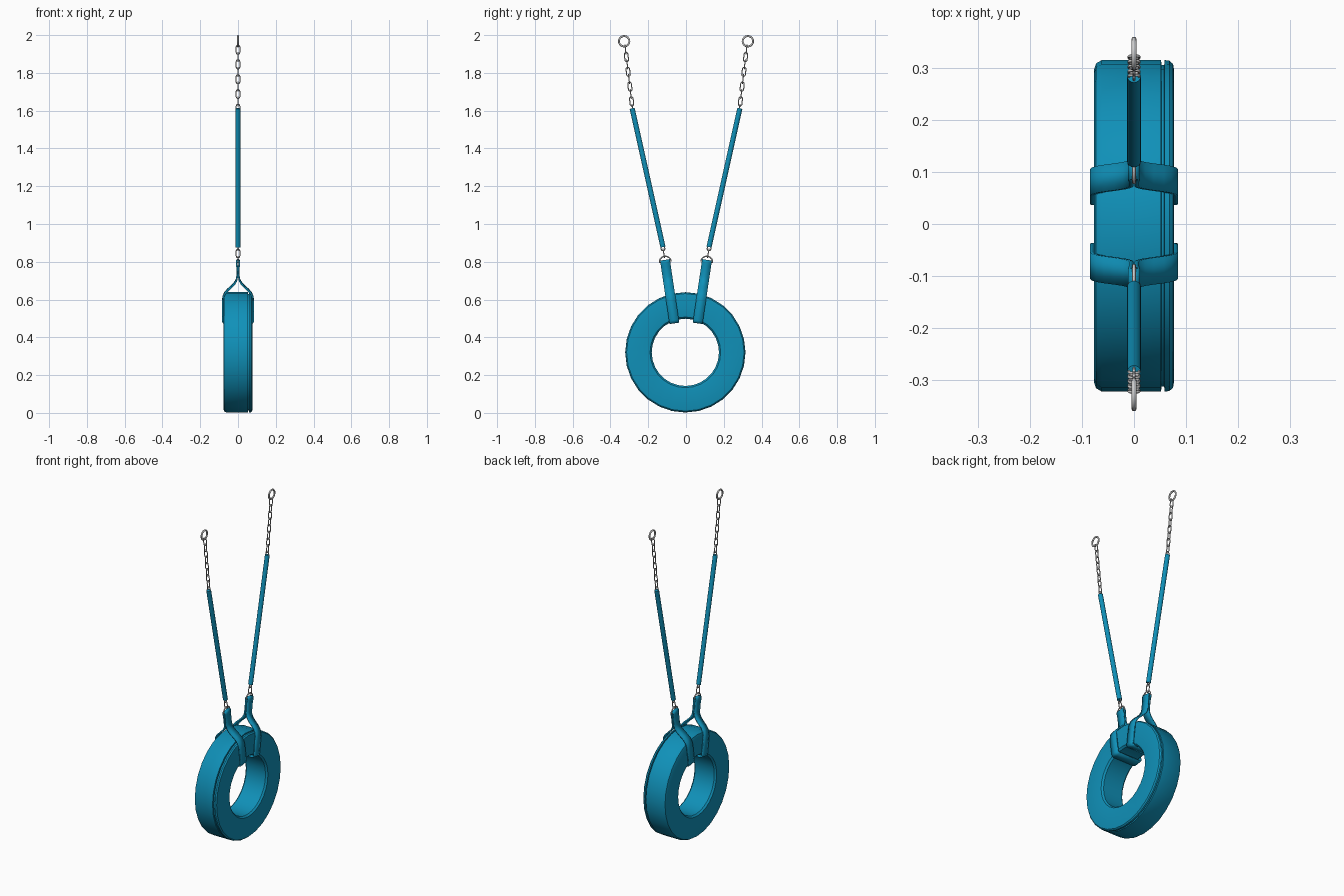
import bpy, bmesh
from math import sin, cos, pi, radians
from mathutils import Vector, Matrix

if "Cube" in bpy.data.objects:
    bpy.data.objects.remove(bpy.data.objects["Cube"])

teal = bpy.data.materials.new("teal_plastic")
teal.diffuse_color = (0.005, 0.28, 0.48, 1)
teal.use_nodes = True
teal.node_tree.nodes["Principled BSDF"].inputs["Base Color"].default_value = teal.diffuse_color
X = Vector((1, 0, 0))


def activate(ob):
    bpy.ops.object.select_all(action='DESELECT')
    ob.select_set(True)
    bpy.context.view_layer.objects.active = ob


def finish(ob, mat=None, mirror=True, angle=35):
    activate(ob)
    if mat:
        ob.data.materials.append(mat)
    bpy.ops.object.shade_smooth_by_angle(angle=radians(angle))
    if mirror:
        m = ob.modifiers.new("other_side", 'MIRROR')
        m.use_axis = (False, True, False)


def from_bmesh(name, bm):
    bmesh.ops.recalc_face_normals(bm, faces=bm.faces)
    me = bpy.data.meshes.new(name)
    bm.to_mesh(me)
    bm.free()
    ob = bpy.data.objects.new(name, me)
    bpy.context.collection.objects.link(ob)
    return ob


def wire(name, loops, radius, res=2):
    # closed wire loops swept with a round section
    cu = bpy.data.curves.new(name, 'CURVE')
    cu.dimensions = '3D'
    cu.bevel_depth = radius
    cu.bevel_resolution = res
    for pts in loops:
        sp = cu.splines.new('POLY')
        sp.points.add(len(pts) - 1)
        for p, q in zip(sp.points, pts):
            p.co = (*q, 1)
        sp.use_cyclic_u = True
    ob = bpy.data.objects.new(name, cu)
    bpy.context.collection.objects.link(ob)
    activate(ob)
    bpy.ops.object.convert(target='MESH')
    finish(bpy.context.object, angle=60)


def link(c, d, w, half_len, half_wid):
    # stadium-shaped chain link around c, long axis d, wide axis w
    pts = []
    for i in range(14):
        a = pi * (i % 7) / 6 + (pi if i >= 7 else 0)
        off = (half_len - half_wid) * (1 if i < 7 else -1)
        pts.append(c + d * (off + half_wid * sin(a)) + w * half_wid * cos(a))
    return pts


def chain(name, a, b, n):
    a, b = Vector(a), Vector(b)
    d = (b - a).normalized()
    side = d.cross(X)
    pitch = (b - a).length / n
    wire(name, [link(a + d * pitch * (i + .5), d, side if i % 2 else X,
                     pitch / 2 + .0045, .0095) for i in range(n)], .0028)


# tire: closed profile (x, radius) with a tread groove, spun about x
prof = [(-.077, .200), (-.077, .300), (-.073, .312), (-.062, .3185),
        (.052, .3185), (.053, .309), (.058, .309), (.059, .3185),
        (.068, .3175), (.075, .311), (.077, .300), (.077, .200),
        (.075, .187), (.065, .178), (-.065, .178), (-.075, .187)]
SEG = 28
C = Vector((0, -.0035, .3205))
bm = bmesh.new()
rings = []
for k in range(SEG):
    a = 2 * pi * k / SEG
    rings.append([bm.verts.new(C + Vector((x, r * sin(a), r * cos(a)))) for x, r in prof])
for k in range(SEG):
    A, B = rings[k], rings[(k + 1) % SEG]
    for j in range(len(prof)):
        i = (j + 1) % len(prof)
        bm.faces.new((A[j], A[i], B[i], B[j]))
finish(from_bmesh("tire", bm), teal, mirror=False)

# straps: half outline (x, distance along strap), mirrored into a closed loop
low, high = Vector((0, .062, .478)), Vector((0, .110, .80))
d = (high - low).normalized()
n = d.cross(X)
L = (high - low).length
half = [(.004, L + .0065), (.0075, L + .002), (.0075, L - .007), (.005, L - .025),
        (.005, .245), (.008, .228), (.018, .210), (.035, .192), (.055, .174),
        (.069, .158), (.078, .138), (.081, .115), (.081, .014), (.079, .004), (.070, 0)]
loop = half + [(-x, s) for x, s in reversed(half)]
bm = bmesh.new()
rows = [[bm.verts.new(low + X * x + d * s + n * w) for w in (-.026, .026)] for x, s in loop]
for i, r in enumerate(rows):
    q = rows[(i + 1) % len(rows)]
    bm.faces.new((r[0], r[1], q[1], q[0]))
strap = from_bmesh("strap", bm)
sol = strap.modifiers.new("thickness", 'SOLIDIFY')
sol.thickness = .008
sol.offset = 0
finish(strap, teal, angle=50)

# D rings held in the strap tops
bar = high
wire("d_ring", [[bar + n * .031 * cos(pi * i / 12) + d * .029 * sin(pi * i / 12)
                 for i in range(13)]], .0035)

# chain sleeves
p0, p1 = Vector((0, .122, .878)), Vector((0, .285, 1.612))
axis = p1 - p0
bm = bmesh.new()
bmesh.ops.create_cone(bm, cap_ends=True, segments=16, radius1=.0135, radius2=.0135,
                      depth=axis.length,
                      matrix=Matrix.Translation((p0 + p1) / 2) @
                      axis.to_track_quat('Z', 'Y').to_matrix().to_4x4())
finish(from_bmesh("chain_sleeve", bm), teal)

# chains below and above the sleeves
chain("lower_chain", (0, .1145, .826), (0, .127, .90), 2)
chain("upper_chain", (0, .281, 1.59), (0, .3225, 1.943), 9)

# hanging rings at the top
top = Vector((0, .3275, 1.9675))
wire("hanging_ring", [[top + Vector((0, .0275 * cos(2 * pi * i / 24), .0275 * sin(2 * pi * i / 24)))
                       for i in range(24)]], .005)
